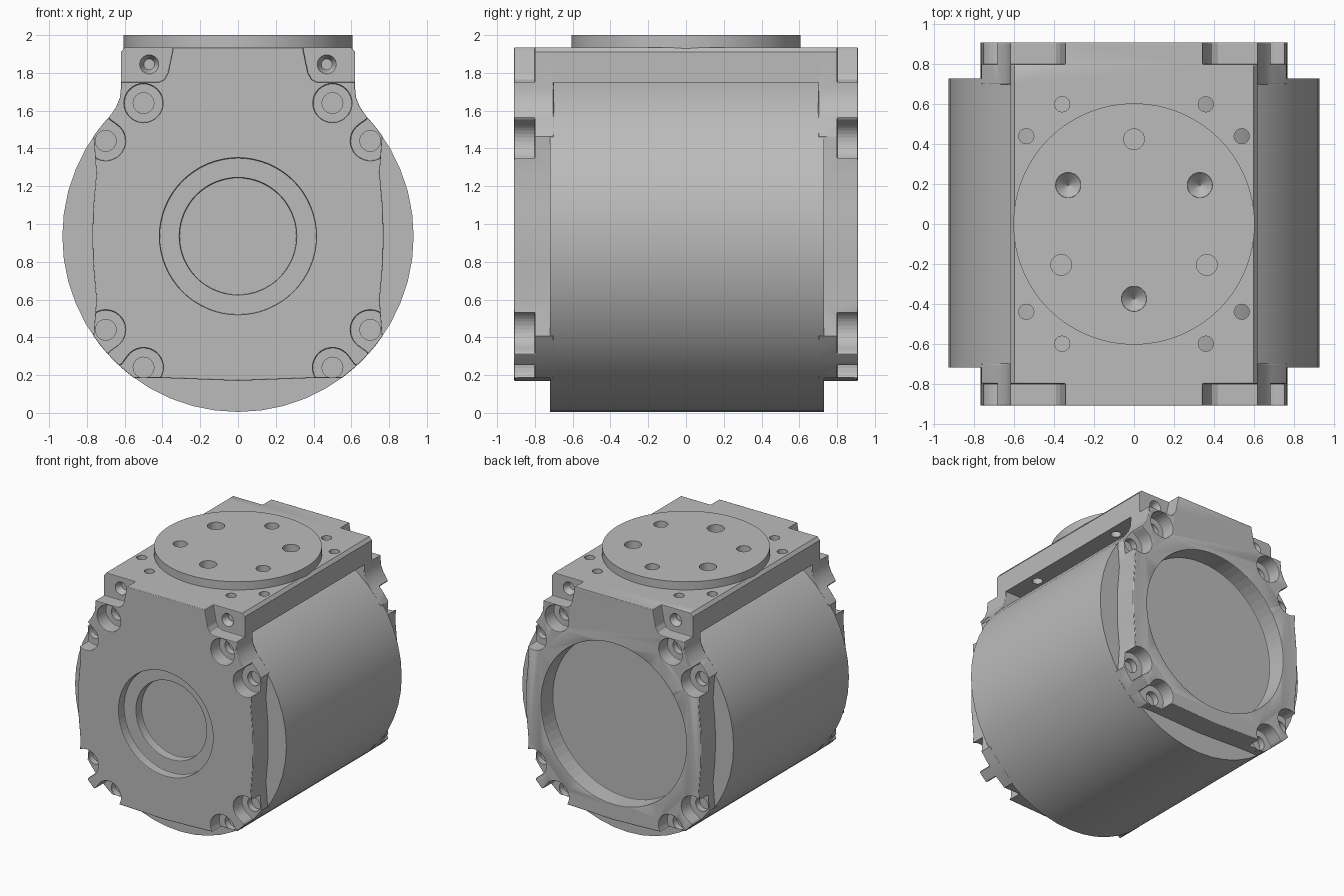
import bpy, bmesh
from math import sin, cos, pi, atan2, radians, sqrt
from mathutils import Matrix, Vector

if "Cube" in bpy.data.objects:
    bpy.data.objects.remove(bpy.data.objects["Cube"], do_unlink=True)

R, CZ = 0.93, 0.935          # drum radius and axis height
SEAM, LEDGE, FACE = 0.72, 0.80, 0.91   # depths of the end covers

metal = bpy.data.materials.new("plain grey")
metal.use_nodes = True
GREY = (0.5, 0.5, 0.5, 1)
metal.diffuse_color = GREY
metal.node_tree.nodes["Principled BSDF"].inputs["Base Color"].default_value = GREY


def finish(name, bm, helper=False):
    bmesh.ops.recalc_face_normals(bm, faces=bm.faces)
    mesh = bpy.data.meshes.new(name)
    bm.to_mesh(mesh)
    bm.free()
    mesh.materials.append(metal)
    ob = bpy.data.objects.new(name, mesh)
    bpy.context.collection.objects.link(ob)
    if helper:
        ob.hide_render = True
        ob.hide_viewport = True
        ob.display_type = 'WIRE'
    return ob


def prism(bm, pts, y0, y1):
    """Extrude an x-z outline from y0 to y1."""
    face = bm.faces.new([bm.verts.new((x, y0, z)) for x, z in pts])
    new = bmesh.ops.extrude_face_region(bm, geom=[face])["geom"]
    verts = [v for v in new if isinstance(v, bmesh.types.BMVert)]
    bmesh.ops.translate(bm, verts=verts, vec=(0, y1 - y0, 0))


def rod(bm, a, b, r0, r1=None, seg=32):
    """Cylinder or cone from point a to point b."""
    a, b = Vector(a), Vector(b)
    turn = (b - a).to_track_quat('Z', 'Y').to_matrix().to_4x4()
    bmesh.ops.create_cone(bm, cap_ends=True, segments=seg, radius1=r0,
                          radius2=r0 if r1 is None else r1, depth=(b - a).length,
                          matrix=Matrix.Translation((a + b) / 2) @ turn)


def cut(ob, cutter):
    mod = ob.modifiers.new("cut", 'BOOLEAN')
    mod.object = cutter
    mod.solver = 'EXACT'
    mod.use_self = True


def smooth(ob, angle=30):
    bpy.ops.object.select_all(action='DESELECT')
    ob.select_set(True)
    bpy.context.view_layer.objects.active = ob
    bpy.ops.object.shade_smooth_by_angle(angle=radians(angle))


def arc(x0, x1, side, n=6):
    """Points on the drum circle between two x values."""
    xs = [x0 + (x1 - x0) * i / n for i in range(n + 1)]
    return [(x, CZ + side * sqrt(R * R - x * x)) for x in xs]


def pocket(x, z, r=0.105):
    """Rounded slot that opens outward and flares at its mouth."""
    a = atan2(z - CZ, x)
    local = [(r * cos(t), r * sin(t)) for t in
             [pi / 2 + pi * i / 16 for i in range(17)]]
    local += [(0.05, -r), (0.3, -r * 2), (0.3, r * 2), (0.05, r)]
    return [(x + u * cos(a) - v * sin(a), z + u * sin(a) + v * cos(a)) for u, v in local]


# Drum: the large round body
bm = bmesh.new()
rod(bm, (0, -SEAM, CZ), (0, 0.73, CZ), R, seg=48)
smooth(finish("drum", bm))

# End covers: clipped circle with a square head, pockets, screw seats and bore
half = [(0.4, 0.185)] + arc(0.55, 0.765, -1) + [(0.75, 0.6), (0.768, 0.8), (0.77, CZ),
       (0.768, 1.07), (0.75, 1.27)] + arc(0.765, 0.68, 1) + [
       (0.645, 1.62), (0.625, 1.67), (0.62, 1.72), (0.62, 1.91), (0.60, 1.935)]
outline = [(0, 0.17)] + half + [(-x, z) for x, z in reversed(half)]


def end_cover(name, s, bores):
    bm = bmesh.new()
    prism(bm, outline, s * 0.70, s * FACE)
    cover = finish(name, bm)

    # Pockets down to the ledge
    bm = bmesh.new()
    for m in (-1, 1):
        for x, z in ((0.7, 1.44), (0.7, 0.44), (0.5, 0.24)):
            prism(bm, pocket(m * x, z), s * LEDGE, s * 1.1)
        head = [(0.33, 2.1), (0.345, 1.92), (0.37, 1.80), (0.39, 1.765),
                (0.42, 1.75), (0.8, 1.75), (0.8, 2.1)]
        prism(bm, [(m * x, z) for x, z in head], s * LEDGE, s * 1.1)
        rod(bm, (m * 0.5, s * LEDGE, 1.64), (m * 0.5, s * 1.1, 1.64), 0.103)
    for r, depth in bores:
        rod(bm, (0, s * (FACE - depth), CZ), (0, s * 1.1, CZ), r, seg=64)
    cut(cover, finish(name + "_pocket_cutter", bm, True))
    bev = cover.modifiers.new("edge", 'BEVEL')
    bev.width = 0.014
    bev.segments = 2
    bev.limit_method = 'ANGLE'
    bev.angle_limit = radians(60)

    # Screw holes in the pocket floors
    bm = bmesh.new()
    for m in (-1, 1):
        for x, z in ((0.7, 1.44), (0.7, 0.44), (0.5, 0.24), (0.5, 1.64)):
            rod(bm, (m * x, s * 0.75, z), (m * x, s * 0.85, z), 0.055, seg=24)
        rod(bm, (m * 0.47, s * 0.73, 1.845), (m * 0.47, s * 0.81, 1.845), 0.02, 0.055, seg=24)
    cut(cover, finish(name + "_screw_cutter", bm, True))
    smooth(cover)


end_cover("front_cover", -1, [(0.415, 0.07), (0.31, 0.14)])
end_cover("back_cover", 1, [(0.64, 0.15)])

# Mounting plate on top, overhanging the drum
bm = bmesh.new()
edge = [(0.62, 1.75), (0.62, 1.91), (0.60, 1.935)]
prism(bm, edge + [(-x, z) for x, z in reversed(edge)], -0.75, 0.75)
plate = finish("mounting_plate", bm)
bm = bmesh.new()
for sx in (-1, 1):
    for sy in (-1, 1):
        for x, y in ((0.36, 0.6), (0.54, 0.44)):
            rod(bm, (sx * x, sy * y, 1.7), (sx * x, sy * y, 2.1), 0.038, seg=24)
cut(plate, finish("plate_hole_cutter", bm, True))

# Output disc with a ring of plain and countersunk holes
bm = bmesh.new()
rod(bm, (0, 0, 1.85), (0, 0, 2.0), 0.605, seg=64)
disc = finish("output_disc", bm)
bm = bmesh.new()
for x, y in ((0, 0.425), (-0.365, -0.205), (0.365, -0.205)):
    rod(bm, (x, y, 1.9), (x, y, 2.1), 0.052)
for x, y in ((0, -0.375), (-0.33, 0.195), (0.33, 0.195)):
    rod(bm, (x, y, 1.88), (x, y, 1.94), 0.004, 0.063)
    rod(bm, (x, y, 1.939), (x, y, 2.1), 0.063)
holes = finish("disc_hole_cutter", bm, True)
for ob in (plate, disc):
    cut(ob, holes)
    smooth(ob)
